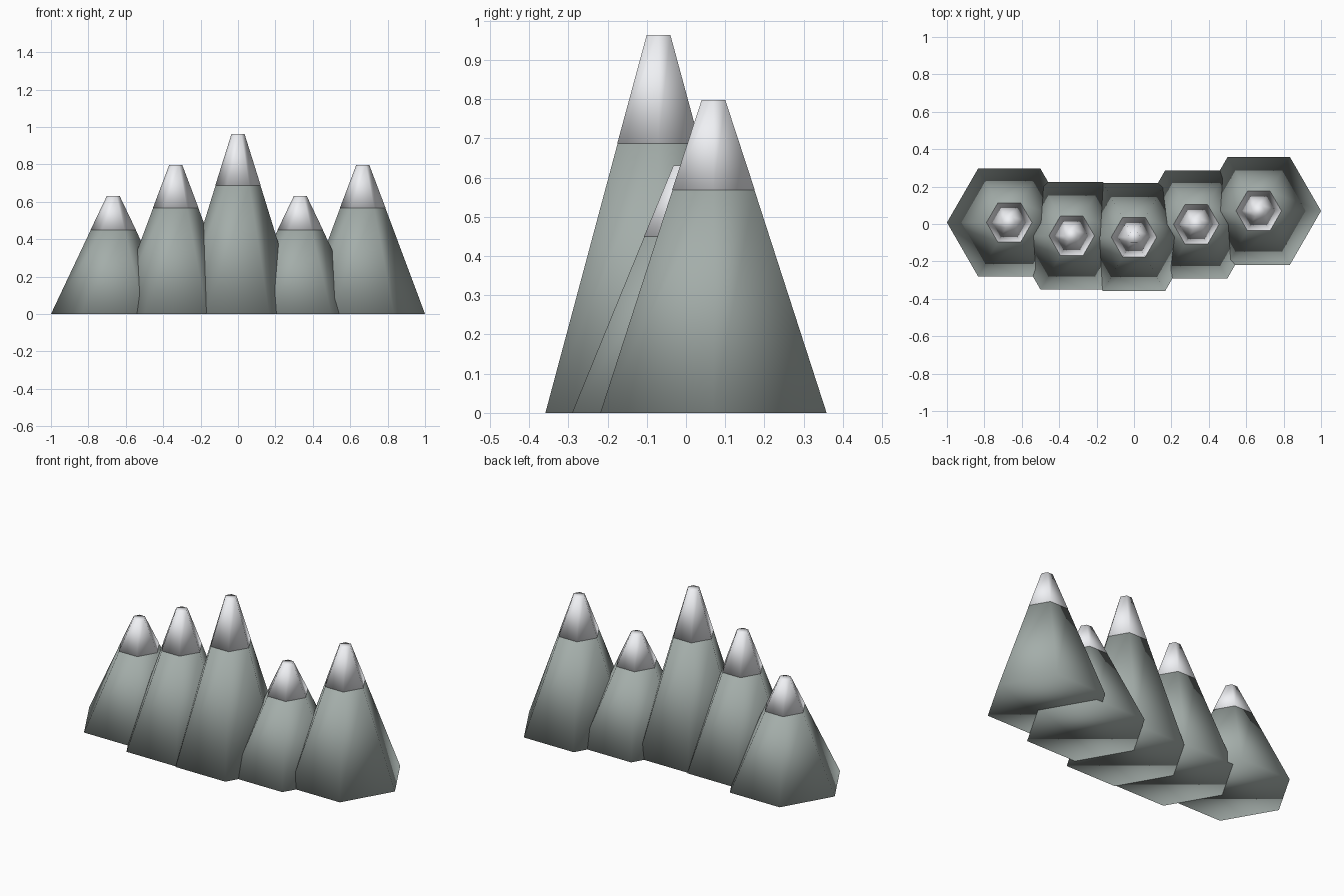
import bpy, bmesh
from math import cos, sin, pi

if "Cube" in bpy.data.objects:
    bpy.data.objects.remove(bpy.data.objects["Cube"])

def material(name, color):
    m = bpy.data.materials.new(name)
    m.diffuse_color = (*color, 1)
    m.use_nodes = True
    m.node_tree.nodes["Principled BSDF"].inputs["Base Color"].default_value = m.diffuse_color
    return m

rock_mat = material("rock_grey", (0.37, 0.42, 0.40))
snow_mat = material("snow_white", (0.87, 0.88, 0.91))

def hex_frustum(name, x, y, z0, z1, r0, r1, mat):
    """Closed six-sided frustum with corners on the x axis, smooth shaded."""
    bm = bmesh.new()
    rings = [[bm.verts.new((r * cos(i * pi / 3), r * sin(i * pi / 3), z)) for i in range(6)]
             for r, z in ((r0, z0), (r1, z1))]
    low, high = rings
    for i in range(6):
        j = (i + 1) % 6
        bm.faces.new((low[i], low[j], high[j], high[i]))
    bm.faces.new(low[::-1])
    bm.faces.new(high)
    for f in bm.faces:
        f.smooth = True
    mesh = bpy.data.meshes.new(name)
    bm.to_mesh(mesh)
    bm.free()
    mesh.materials.append(mat)
    ob = bpy.data.objects.new(name, mesh)
    ob.location = (x, y, 0)
    bpy.context.collection.objects.link(ob)
    return ob

BASE, TIP = 0.333, 0.035      # radii at foot and summit
SNOW = 0.713                  # snow line as a share of the height
snow_r = BASE + (TIP - BASE) * SNOW

# Row of peaks: x, y, height
peaks = [(-0.667, 0.008, 0.63), (-0.333, -0.063, 0.797), (0, -0.07, 0.963),
         (0.333, -0.002, 0.63), (0.667, 0.07, 0.797)]

for n, (x, y, h) in enumerate(peaks, 1):
    # rock slope, then the snow cap on top
    hex_frustum(f"mountain_{n}", x, y, 0, h * SNOW, BASE, snow_r, rock_mat)
    hex_frustum(f"snow_cap_{n}", x, y, h * SNOW, h, snow_r + 0.001, TIP, snow_mat)
